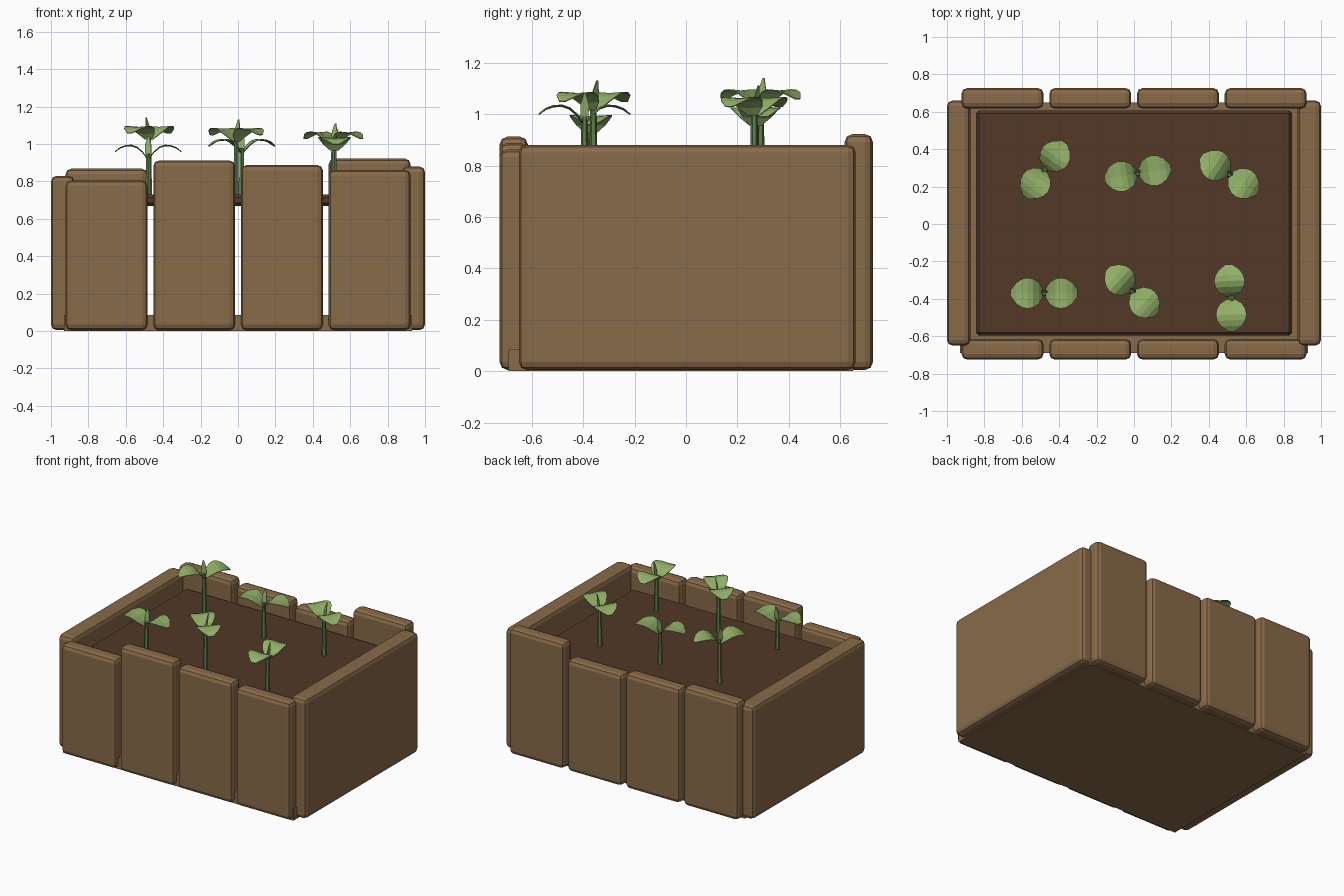
import bpy, bmesh, math
from mathutils import Vector, Matrix

if "Cube" in bpy.data.objects:
    bpy.data.objects.remove(bpy.data.objects["Cube"])


def material(name, rgb):
    m = bpy.data.materials.new(name)
    m.diffuse_color = (*rgb, 1)
    m.use_nodes = True
    m.node_tree.nodes["Principled BSDF"].inputs["Base Color"].default_value = m.diffuse_color
    return m


WOOD = material("brown wood", (0.25, 0.145, 0.066))
SOIL = material("dark soil", (0.085, 0.04, 0.02))
LEAF = material("leaf green", (0.29, 0.44, 0.14))
STEM = material("stem green", (0.115, 0.215, 0.07))


def finish(name, bm, mat):
    bmesh.ops.recalc_face_normals(bm, faces=bm.faces)
    me = bpy.data.meshes.new(name)
    bm.to_mesh(me)
    bm.free()
    me.materials.append(mat)
    ob = bpy.data.objects.new(name, me)
    bpy.context.collection.objects.link(ob)
    return ob


def block(name, x, y, z, mat, bevel=0.03, segments=2):
    """Bevelled box spanning the three (low, high) ranges."""
    bm = bmesh.new()
    bmesh.ops.create_cube(bm, size=1)
    for v in bm.verts:
        v.co = Vector([(r[0] + r[1]) / 2 + c * (r[1] - r[0])
                       for r, c in zip((x, y, z), v.co)])
    if bevel:
        bmesh.ops.bevel(bm, geom=bm.edges[:], offset=bevel, segments=segments,
                        profile=0.5, affect='EDGES')
    return finish(name, bm, mat)


# Floor board and raised soil slab
block("floor", (-0.93, 0.93), (-0.69, 0.65), (0, 0.085), WOOD, 0)
block("soil", (-0.845, 0.845), (-0.595, 0.607), (0.67, 0.73), SOIL, 0.015, 1)

# End walls
block("left_wall", (-1.0, -0.875), (-0.65, 0.66), (0.005, 0.83), WOOD)
block("right_wall", (0.875, 1.0), (-0.65, 0.66), (0.005, 0.88), WOOD)

# Front and back planks of uneven height
FRONT = (0.805, 0.912, 0.888, 0.862)
BACK = (0.868, 0.842, 0.818, 0.922)
for i in range(4):
    c = -0.703 + i * 0.469
    xs = (c - 0.219, c + 0.219)
    block(f"front_plank_{i + 1}", xs, (-0.725, -0.615), (0.005, FRONT[i]), WOOD)
    block(f"back_plank_{i + 1}", xs, (0.617, 0.727), (0.005, BACK[i]), WOOD)


def add_leaf(bm, frame, path, width, cup):
    """Rounded leaf along a (distance, height) path, folded up at the sides."""
    rows = []
    n = len(path)
    for i, (d, h) in enumerate(path):
        t = i / (n - 1)
        w = width / 2 * max(0.06, math.sin(math.pi * (0.04 + 0.93 * t))) ** 0.65
        rows.append([bm.verts.new(frame @ Vector((d, s * w, h + cup * abs(s) * w)))
                     for s in (-1, -0.5, 0, 0.5, 1)])
    for a, b in zip(rows, rows[1:]):
        for k in range(4):
            bm.faces.new((a[k], b[k], b[k + 1], a[k + 1]))


def leaf_object(name, frame, path, width, cup):
    bm = bmesh.new()
    add_leaf(bm, frame, path, width, cup)
    ob = finish(name, bm, LEAF)
    mod = ob.modifiers.new("thickness", 'SOLIDIFY')
    mod.thickness = 0.004
    mod.offset = 0


# Seedlings: x, y, leaf direction in degrees, top of the bud
PLANTS = ((-0.475, 0.29, 54, 1.14), (0.02, 0.27, 10, 1.07), (0.51, 0.265, -33, 1.11),
          (-0.48, -0.37, 0, 1.04), (-0.01, -0.36, -43, 1.13), (0.515, -0.395, -87, 1.08))
ARCH = ((0.008, -0.115), (0.03, -0.085), (0.06, -0.06), (0.09, -0.05),
        (0.12, -0.052), (0.15, -0.062), (0.178, -0.082))
BUD = ((0.0, -0.13), (0.006, -0.09), (0.012, -0.045), (0.02, 0.0))
for i, (x, y, ang, top) in enumerate(PLANTS, 1):
    turn = Matrix.Translation((x, y, top)) @ Matrix.Rotation(math.radians(ang), 4, 'Z')
    half = Matrix.Rotation(math.pi, 4, 'Z')
    leaf_object(f"plant_{i}_leaf_a", turn, ARCH, 0.165, 0.06)
    leaf_object(f"plant_{i}_leaf_b", turn @ half, ARCH, 0.165, 0.06)
    leaf_object(f"plant_{i}_bud", turn @ Matrix.Rotation(math.pi / 2, 4, 'Z'), BUD, 0.035, 0.2)
    # Tapered stem
    bm = bmesh.new()
    low, high = 0.70, top - 0.09
    bmesh.ops.create_cone(bm, cap_ends=True, segments=6, radius1=0.018, radius2=0.012,
                          depth=high - low,
                          matrix=Matrix.Translation((x, y, (low + high) / 2)))
    finish(f"plant_{i}_stem", bm, STEM)
